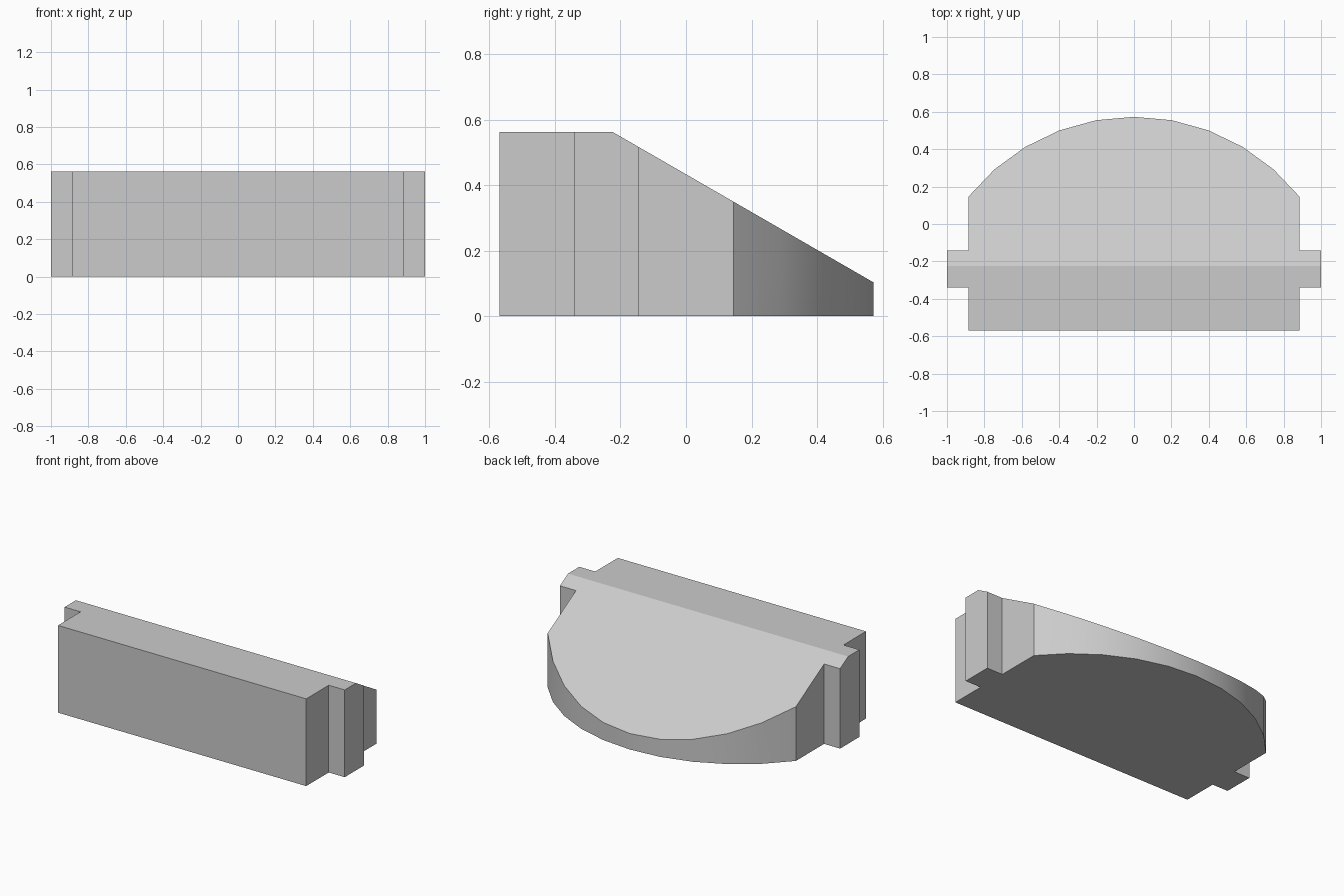
import bpy
import bmesh
from math import asin, sin, cos, radians
from mathutils import Vector

cube = bpy.data.objects.get("Cube")
if cube:
    bpy.data.objects.remove(cube, do_unlink=True)

HEIGHT = 0.563
HALF_W = 0.886           # half width of the main body
FRONT, BACK = -0.57, 0.573
SHOULDER = 0.145         # where the side walls meet the curved back
TAB_FRONT, TAB_BACK = -0.34, -0.143
RIDGE_Y, TAIL_Z = -0.225, 0.103
ARC_STEPS = 10

# Plain grey
grey = bpy.data.materials.new("plain_grey")
grey.use_nodes = True
colour = (0.6, 0.6, 0.6, 1)
grey.diffuse_color = colour
grey.node_tree.nodes["Principled BSDF"].inputs["Base Color"].default_value = colour

# Plan outline: straight right side with its tab, arc across the back, mirrored left side
side = [(HALF_W, FRONT), (HALF_W, TAB_FRONT), (1, TAB_FRONT),
        (1, TAB_BACK), (HALF_W, TAB_BACK)]
rise = BACK - SHOULDER
radius = (HALF_W ** 2 + rise ** 2) / (2 * rise)
sweep = asin(HALF_W / radius)
arc = []
for i in range(ARC_STEPS + 1):
    a = sweep * (1 - 2 * i / ARC_STEPS)
    arc.append((radius * sin(a), BACK - radius + radius * cos(a)))
outline = side + arc + [(-x, y) for x, y in reversed(side)]

# Extrude the outline into a block
bm = bmesh.new()
base = bm.faces.new([bm.verts.new((x, y, 0)) for x, y in outline])
top = bmesh.ops.extrude_face_region(bm, geom=[base], use_keep_orig=True)
bmesh.ops.translate(bm, vec=(0, 0, HEIGHT),
                    verts=[g for g in top["geom"] if isinstance(g, bmesh.types.BMVert)])

# Slice off the sloping top and close it
normal = Vector((0, HEIGHT - TAIL_Z, BACK - RIDGE_Y)).normalized()
cut = bmesh.ops.bisect_plane(bm, geom=bm.verts[:] + bm.edges[:] + bm.faces[:],
                             plane_co=(0, RIDGE_Y, HEIGHT), plane_no=normal,
                             clear_outer=True)
bmesh.ops.holes_fill(bm, edges=[e for e in bm.edges if e.is_boundary], sides=0)
bmesh.ops.recalc_face_normals(bm, faces=bm.faces[:])

mesh = bpy.data.meshes.new("wedge_block")
bm.to_mesh(mesh)
bm.free()
mesh.materials.append(grey)
block = bpy.data.objects.new("wedge_block", mesh)
bpy.context.collection.objects.link(block)

# Smooth the curved back, keep the corners crisp
bpy.ops.object.select_all(action="DESELECT")
block.select_set(True)
bpy.context.view_layer.objects.active = block
bpy.ops.object.shade_smooth_by_angle(angle=radians(20))
